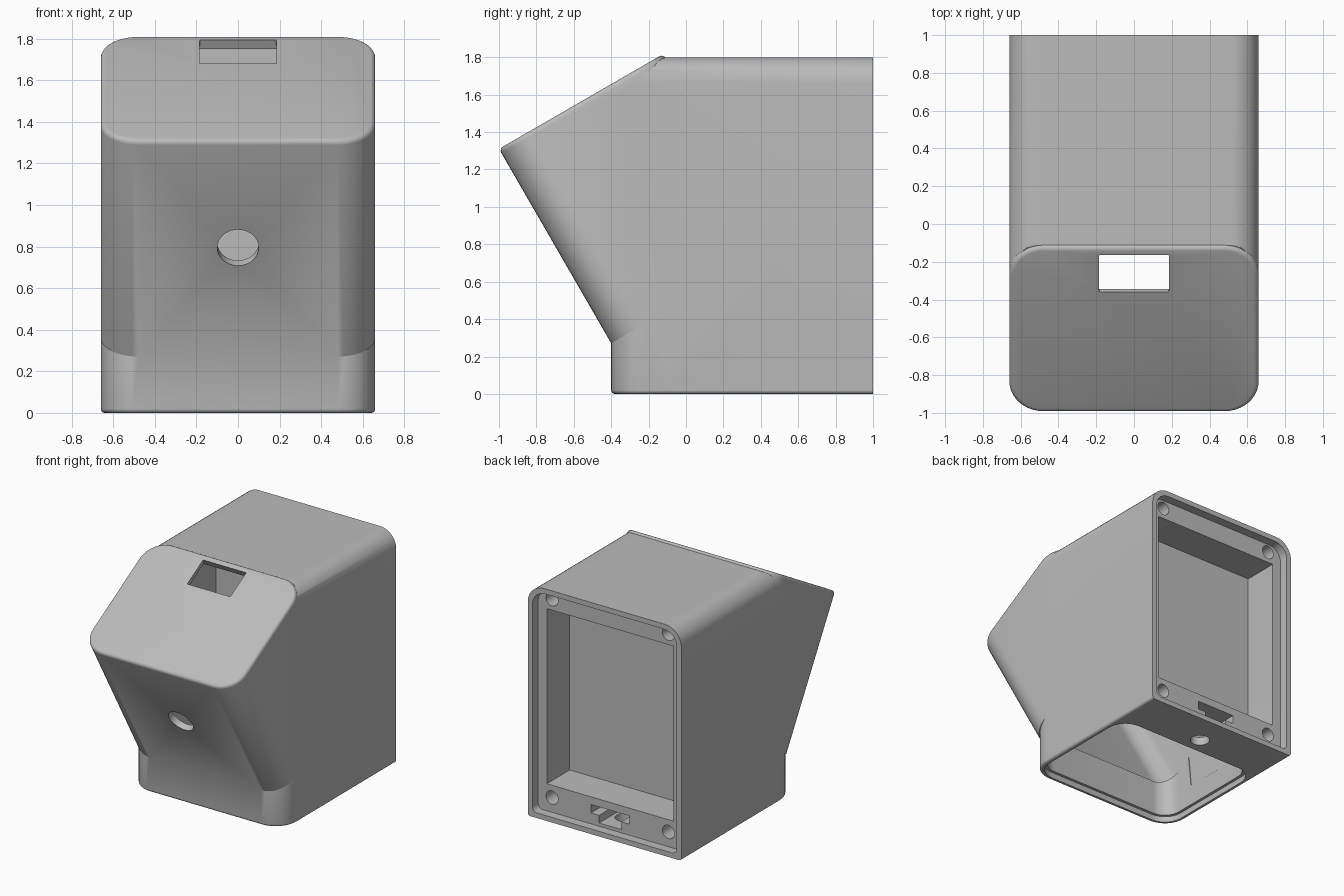
import bpy, bmesh, math
from mathutils import Vector

if "Cube" in bpy.data.objects:
    bpy.data.objects.remove(bpy.data.objects["Cube"])

W = 0.66                                   # half width
P0 = Vector((0, -1.0, 1.31))               # front edge of the sloped face
X = Vector((1, 0, 0))
Y = Vector((0, 1, 0))
Z = Vector((0, 0, 1))
U = Vector((0, math.cos(math.pi / 6), 0.5))    # up the sloped face
V = Vector((0, 0.5, -math.cos(math.pi / 6)))   # inward from the sloped face

grey = bpy.data.materials.new("light_grey")
grey.diffuse_color = (0.5, 0.5, 0.5, 1)
grey.use_nodes = True
grey.node_tree.nodes["Principled BSDF"].inputs["Base Color"].default_value = grey.diffuse_color


def rounded_rect(x, a, b, r_low, r_high, n=10):
    """Rounded rectangle in (x, t), with separate radii at low and high t."""
    pts = []
    for sx, t, st, r, start in ((1, a, -1, r_low, -90), (1, b, 1, r_high, 0),
                                (-1, b, 1, r_high, 90), (-1, a, -1, r_low, 180)):
        for i in range(n + 1):
            ang = math.radians(start + 90 * i / n)
            pts.append((sx * (x - r) + r * math.cos(ang),
                        t - st * r + r * math.sin(ang)))
    return pts


def loft(name, origin, t_axis, d_axis, x, a, b, r_low, r_high, rings, cuts=()):
    """Stack rounded rectangles along d_axis; rings are (depth, inset)."""
    bm = bmesh.new()
    loops = []
    for d, inset in rings:
        pts = rounded_rect(x - inset, a + inset, b - inset,
                           max(r_low - inset, 0.004), max(r_high - inset, 0.004))
        loops.append([bm.verts.new(origin + X * p + t_axis * t + d_axis * d) for p, t in pts])
    for l0, l1 in zip(loops, loops[1:]):
        for i in range(len(l0)):
            j = (i + 1) % len(l0)
            bm.faces.new((l0[i], l0[j], l1[j], l1[i]))
    bm.faces.new(loops[0])
    bm.faces.new(loops[-1])
    for co, no in cuts:                    # trim away the side the normal points to
        res = bmesh.ops.bisect_plane(bm, geom=bm.verts[:] + bm.edges[:] + bm.faces[:],
                                     plane_co=co, plane_no=no, clear_outer=True)
        edges = [e for e in res["geom_cut"] if isinstance(e, bmesh.types.BMEdge)]
        bmesh.ops.edgeloop_fill(bm, edges=edges)
    bmesh.ops.recalc_face_normals(bm, faces=bm.faces[:])
    me = bpy.data.meshes.new(name)
    bm.to_mesh(me)
    bm.free()
    me.materials.append(grey)
    ob = bpy.data.objects.new(name, me)
    bpy.context.collection.objects.link(ob)
    return ob


def cylinder(name, centre, axis, r, length):
    bpy.ops.mesh.primitive_cylinder_add(vertices=32, radius=r, depth=length, location=centre,
                                        rotation=axis.to_track_quat('Z', 'Y').to_euler())
    ob = bpy.context.object
    ob.name = name
    ob.data.materials.append(grey)
    return ob


def combine(target, tool, op):
    bpy.context.view_layer.objects.active = target
    m = target.modifiers.new(op, 'BOOLEAN')
    m.operation, m.solver, m.object = op, 'EXACT', tool
    bpy.ops.object.modifier_apply(modifier=m.name)
    bpy.data.objects.remove(tool)


def fillet(r, n=4):
    return [(r - r * math.cos(k), r - r * math.sin(k))
            for k in (math.pi / 2 * i / n for i in range(n + 1))]


def trims(off):
    """Planes that keep the rear block under the slope and inside the head."""
    return ((P0 + V * off, -V), (Vector((0, -0.3 + off, 1.8)), Vector((0, -1.8, -0.2))))


O = Vector((0, 0, 0))

# Outer shell: tilted head, rear block and foot
housing = loft("housing", P0, U, V, W, 0, 1.015, 0.18, 0.18, fillet(0.025) + [(1.2, 0)])
combine(housing, loft("rear_block", O, Z, Y, W, 0, 1.8, 0.02, 0.14,
                      [(-0.5, 0), (1, 0)], trims(0.02)), 'UNION')
combine(housing, loft("foot", O, Y, Z, W, -0.4, 0.8, 0.18, 0.18,
                      fillet(0.02) + [(0.9, 0)]), 'UNION')

# Hollow inside, open at the bottom
cutters = [
    loft("head_cavity", P0, U, V, 0.61, 0.05, 0.965, 0.13, 0.13, [(0.03, 0), (1.19, 0)]),
    loft("rear_cavity", O, Z, Y, 0.61, 0.2, 1.75, 0.02, 0.1, [(-0.5, 0), (0.6, 0)], trims(0.05)),
    loft("foot_cavity", O, Y, Z, 0.605, -0.345, 0.595, 0.13, 0.13, [(-0.1, 0), (0.95, 0)]),
    loft("bottom_lip", O, Y, Z, 0.627, -0.367, 0.62, 0.15, 0.15, [(-0.1, 0), (0.045, 0)]),
    # Back recess and pocket
    loft("back_recess", O, Z, Y, 0.62, 0.04, 1.76, 0.04, 0.11, [(0.93, 0), (1.1, 0)]),
    loft("back_pocket", O, Z, Y, 0.545, 0.25, 1.61, 0.004, 0.004, [(0.65, 0), (1.1, 0)]),
    # Stepped cable slot and its hole through the floor
    loft("slot_wide", O, Z, Y, 0.165, 0.125, 0.19, 0.004, 0.004, [(0.66, 0), (1.1, 0)]),
    loft("slot_narrow", O, Z, Y, 0.095, 0.065, 0.15, 0.004, 0.004, [(0.67, 0), (1.1, 0)]),
    cylinder("cable_hole", (0, 0.75, 0), Z, 0.07, 0.28),
    # Window in the sloped face and round hole in the front
    loft("window", P0, U, V, 0.185, 0.74, 0.965, 0.004, 0.004, [(-0.1, 0), (0.1, 0)]),
    cylinder("front_hole", P0 + V * 0.595, U, 0.1, 0.4),
]
# Corner screw holes
for sx in (-0.5, 0.5):
    for z in (0.155, 1.695):
        cutters.append(cylinder("screw_hole", (sx, 0.9, z), Y, 0.052, 0.36))
for c in cutters:
    combine(housing, c, 'DIFFERENCE')

bpy.ops.object.select_all(action='DESELECT')
housing.select_set(True)
bpy.context.view_layer.objects.active = housing
bpy.ops.object.shade_smooth_by_angle(angle=math.radians(30))
